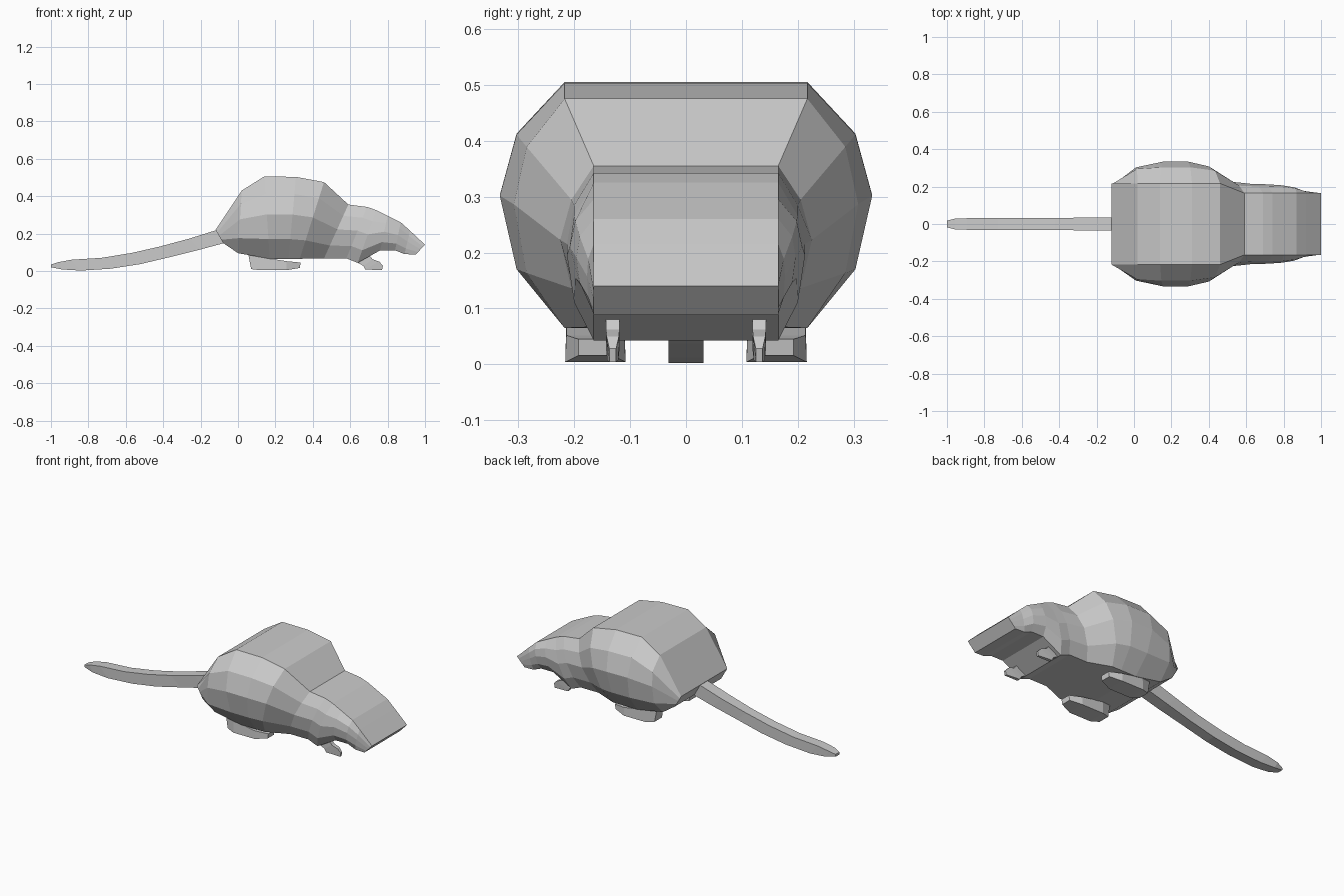
import bpy, bmesh


def loft(name, sections, levels, y0=0.0):
    """Skin slanted cross-sections: (top x, top z, bottom x, bottom z, half widths from top to bottom)."""
    bm = bmesh.new()
    rings = []
    for xt, zt, xb, zb, widths in sections:
        right, left = [], []
        for t, w in zip(levels, widths):
            x, z = xt + (xb - xt) * t, zt + (zb - zt) * t
            right.append(bm.verts.new((x, y0 - w, z)))
            left.append(bm.verts.new((x, y0 + w, z)))
        rings.append(right + left[::-1])
    n = len(rings[0])
    for a, b in zip(rings, rings[1:]):
        for i in range(n):
            j = (i + 1) % n
            bm.faces.new((a[i], a[j], b[j], b[i]))
    bm.faces.new(rings[0])
    bm.faces.new(rings[-1])
    bmesh.ops.recalc_face_normals(bm, faces=bm.faces)
    mesh = bpy.data.meshes.new(name)
    bm.to_mesh(mesh)
    bm.free()
    obj = bpy.data.objects.new(name, mesh)
    bpy.context.collection.objects.link(obj)
    return obj


def sides(edge, shoulder, middle):
    return (edge, shoulder, middle, shoulder, edge)


# Body and head: flat top and belly with faceted bulging flanks
trunk = sides(0.217, 0.303, 0.333)
head = sides(0.165, 0.200, 0.213)
loft("body", [
    (-0.12, 0.22, -0.08, 0.15, sides(0.217, 0.217, 0.217)),
    (0.02, 0.43, 0.00, 0.095, sides(0.217, 0.295, 0.303)),
    (0.14, 0.505, 0.17, 0.065, trunk),
    (0.31, 0.503, 0.27, 0.065, trunk),
    (0.46, 0.475, 0.33, 0.065, sides(0.217, 0.285, 0.308)),
    (0.59, 0.355, 0.46, 0.067, sides(0.165, 0.205, 0.225)),
    (0.69, 0.342, 0.58, 0.067, head),
    (0.74, 0.325, 0.64, 0.043, head),
    (0.80, 0.295, 0.76, 0.11, sides(0.165, 0.198, 0.208)),
    (0.87, 0.26, 0.84, 0.11, sides(0.165, 0.19, 0.196)),
    (0.92, 0.215, 0.89, 0.09, sides(0.165, 0.175, 0.177)),
    (1.00, 0.14, 0.95, 0.088, sides(0.165, 0.165, 0.165)),
], (0, 0.21, 0.46, 0.76, 1))

# Tail
loft("tail", [
    (-0.11, 0.22, -0.07, 0.15, (0.036, 0.036)),
    (-0.26, 0.173, -0.20, 0.115, (0.035, 0.035)),
    (-0.42, 0.13, -0.36, 0.075, (0.031, 0.031)),
    (-0.57, 0.096, -0.52, 0.037, (0.031, 0.031)),
    (-0.73, 0.07, -0.68, 0.012, (0.031, 0.031)),
    (-0.89, 0.06, -0.84, 0.002, (0.031, 0.031)),
    (-0.96, 0.047, -0.94, 0.008, (0.028, 0.028)),
    (-1.00, 0.034, -1.00, 0.02, (0.018, 0.018)),
], (0, 1))

for side, label in ((-1, "right"), (1, "left")):
    # Hind foot
    loft("hind_foot_" + label, [
        (0.055, 0.09, 0.07, 0.01, (0.032, 0.035)),
        (0.12, 0.075, 0.12, 0.004, (0.052, 0.054)),
        (0.26, 0.052, 0.26, 0.004, (0.052, 0.054)),
        (0.335, 0.045, 0.33, 0.016, (0.030, 0.030)),
    ], (0, 1), side * 0.162)
    # Front paw
    loft("front_paw_" + label, [
        (0.69, 0.10, 0.63, 0.05, (0.012, 0.012)),
        (0.72, 0.062, 0.67, 0.027, (0.012, 0.012)),
        (0.755, 0.05, 0.68, 0.008, (0.011, 0.010)),
        (0.775, 0.028, 0.77, 0.004, (0.006, 0.006)),
    ], (0, 1), side * 0.131)
